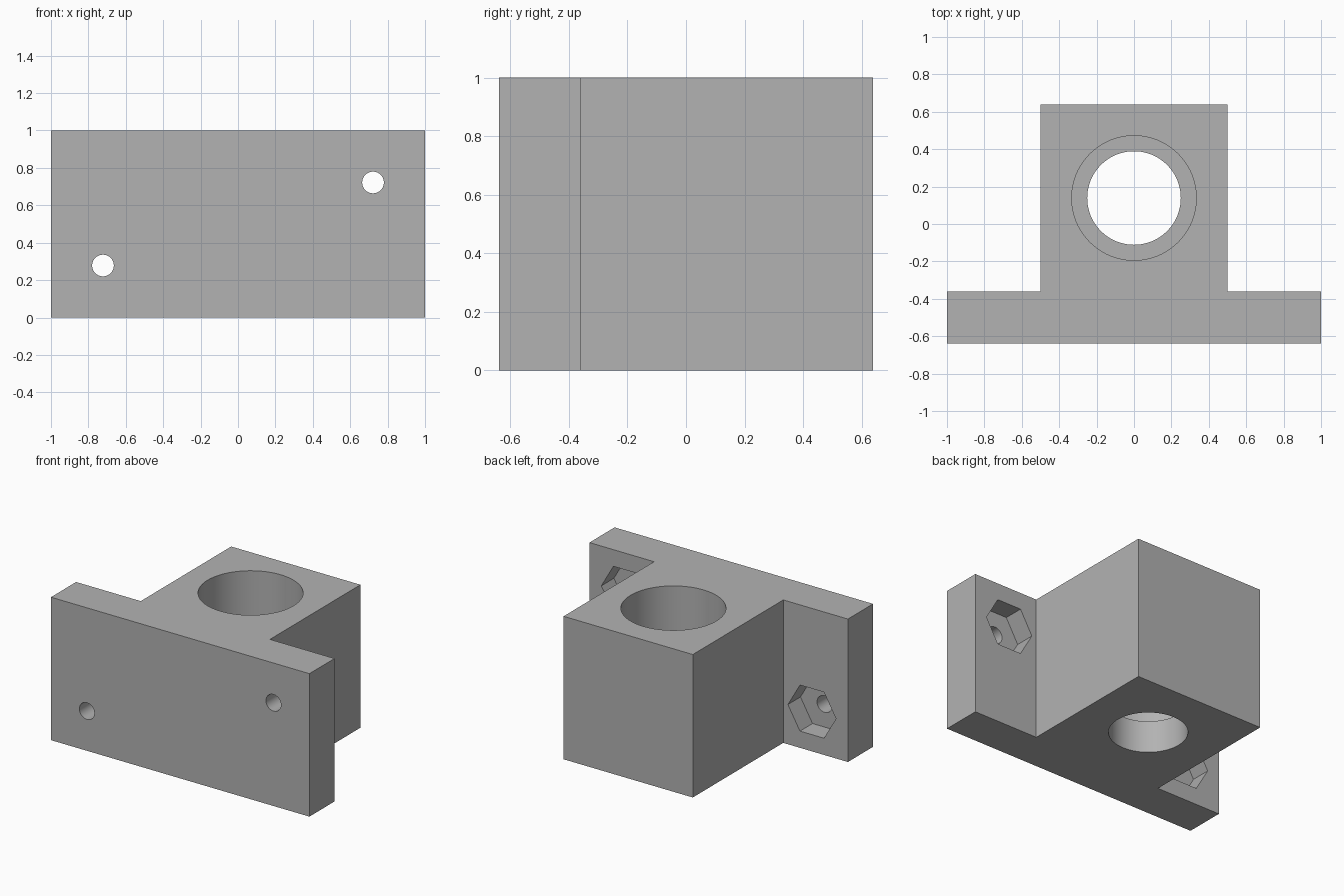
import bpy
import bmesh
import math

cube = bpy.data.objects.get("Cube")
if cube:
    bpy.data.objects.remove(cube, do_unlink=True)

# Main sizes
FRONT, FLANGE_BACK, BACK = -0.639, -0.361, 0.639
HEIGHT = 1.0
BORE_Y = 0.139
BOLTS = [(0.722, 0.722), (-0.722, 0.278)]

# Single grey material
grey = bpy.data.materials.new("plain grey")
grey.use_nodes = True
colour = (0.448, 0.448, 0.448, 1)
grey.diffuse_color = colour
grey.node_tree.nodes["Principled BSDF"].inputs["Base Color"].default_value = colour

# Bracket body: T-shaped outline extruded upwards
outline = [(-1, FRONT), (1, FRONT), (1, FLANGE_BACK), (0.5, FLANGE_BACK),
           (0.5, BACK), (-0.5, BACK), (-0.5, FLANGE_BACK), (-1, FLANGE_BACK)]
bm = bmesh.new()
base = bm.faces.new([bm.verts.new((x, y, 0)) for x, y in outline])
top = bmesh.ops.extrude_face_region(bm, geom=[base])["geom"]
bmesh.ops.translate(bm, vec=(0, 0, HEIGHT),
                    verts=[v for v in top if isinstance(v, bmesh.types.BMVert)])
bmesh.ops.recalc_face_normals(bm, faces=bm.faces)
mesh = bpy.data.meshes.new("bracket")
bm.to_mesh(mesh)
bm.free()
bracket = bpy.data.objects.new("bracket", mesh)
bpy.context.collection.objects.link(bracket)
mesh.materials.append(grey)


def cut(name, sides, radius, depth, centre, rotation=(0, 0, 0)):
    """Subtract a prism from the bracket, then remove the cutter."""
    bpy.ops.mesh.primitive_cylinder_add(vertices=sides, radius=radius, depth=depth,
                                        location=centre, rotation=rotation)
    cutter = bpy.context.object
    cutter.name = name
    cutter.hide_render = True
    cutter.data.materials.append(grey)
    bpy.ops.object.select_all(action="DESELECT")
    bracket.select_set(True)
    bpy.context.view_layer.objects.active = bracket
    mod = bracket.modifiers.new(name, "BOOLEAN")
    mod.operation = "DIFFERENCE"
    mod.solver = "EXACT"
    mod.object = cutter
    bpy.ops.object.modifier_apply(modifier=mod.name)
    bpy.data.objects.remove(cutter, do_unlink=True)


# Stepped vertical bore: wide from the top, narrower through the floor
cut("wide_bore", 96, 0.333, 2, (0, BORE_Y, 1.224))
cut("through_bore", 96, 0.25, 3, (0, BORE_Y, 0.5))

# Bolt holes with hexagonal nut pockets in the back of the flange
for x, z in BOLTS:
    pocket_floor = (FRONT + FLANGE_BACK) / 2
    cut("nut_pocket", 6, 0.186, 0.4, (x, pocket_floor + 0.2, z),
        (math.pi / 2, math.pi / 6, 0))
    cut("bolt_hole", 48, 0.058, 1, (x, FLANGE_BACK, z), (math.pi / 2, 0, 0))

bpy.ops.object.shade_smooth_by_angle(angle=math.radians(30))
